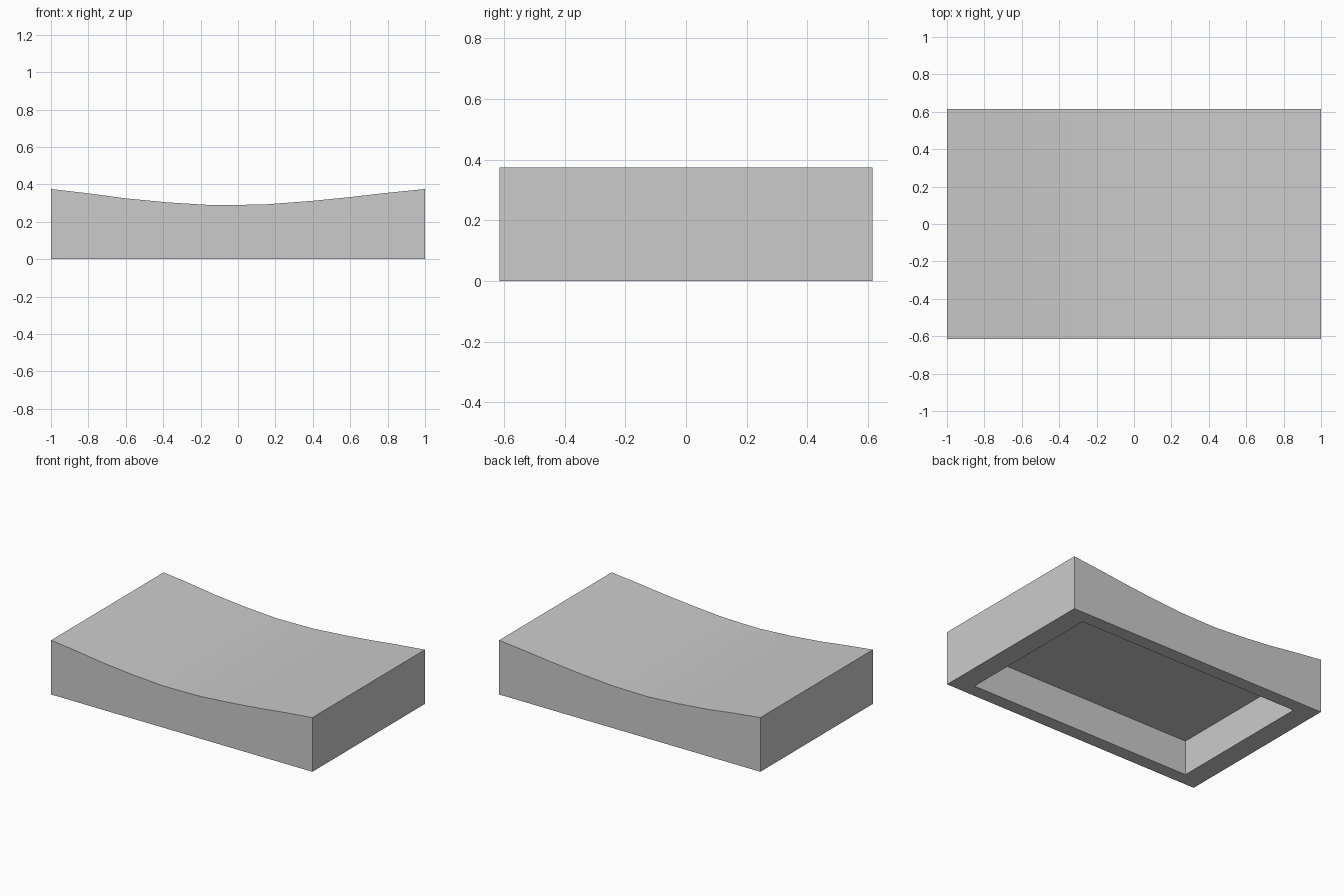
import bpy, bmesh

if "Cube" in bpy.data.objects:
    bpy.data.objects.remove(bpy.data.objects["Cube"])

HALF_Y = 0.615


def prism(name, profile, half_y):
    """Extrude an x-z outline along y, centred on y = 0."""
    bm = bmesh.new()
    face = bm.faces.new([bm.verts.new((x, -half_y, z)) for x, z in profile])
    side = bmesh.ops.extrude_face_region(bm, geom=[face])["geom"]
    verts = [g for g in side if isinstance(g, bmesh.types.BMVert)]
    bmesh.ops.translate(bm, verts=verts, vec=(0, 2 * half_y, 0))
    bmesh.ops.recalc_face_normals(bm, faces=bm.faces)
    mesh = bpy.data.meshes.new(name)
    bm.to_mesh(mesh)
    bm.free()
    obj = bpy.data.objects.new(name, mesh)
    bpy.context.collection.objects.link(obj)
    return obj


# Block with a gently dished top
top = [(1, .375), (.8, .355), (.6, .332), (.4, .312), (.15, .293), (0, .290),
       (-.14, .289), (-.37, .303), (-.6, .325), (-.8, .352), (-1, .375)]
block = prism("curved_block", [(-1, 0), (1, 0)] + top, HALF_Y)

# Rectangular pocket in the underside
cutter = prism("pocket_cutter",
               [(-.855, -.1), (.855, -.1), (.855, .24), (-.855, .24)], .522)
cutter.hide_render = True
cut = block.modifiers.new("pocket", 'BOOLEAN')
cut.operation = 'DIFFERENCE'
cut.solver = 'EXACT'
cut.object = cutter

bpy.context.view_layer.objects.active = block
block.select_set(True)
bpy.ops.object.modifier_apply(modifier="pocket")
bpy.data.objects.remove(cutter)

# Smooth the dished top, keep the box edges sharp
bpy.ops.object.shade_smooth_by_angle()
